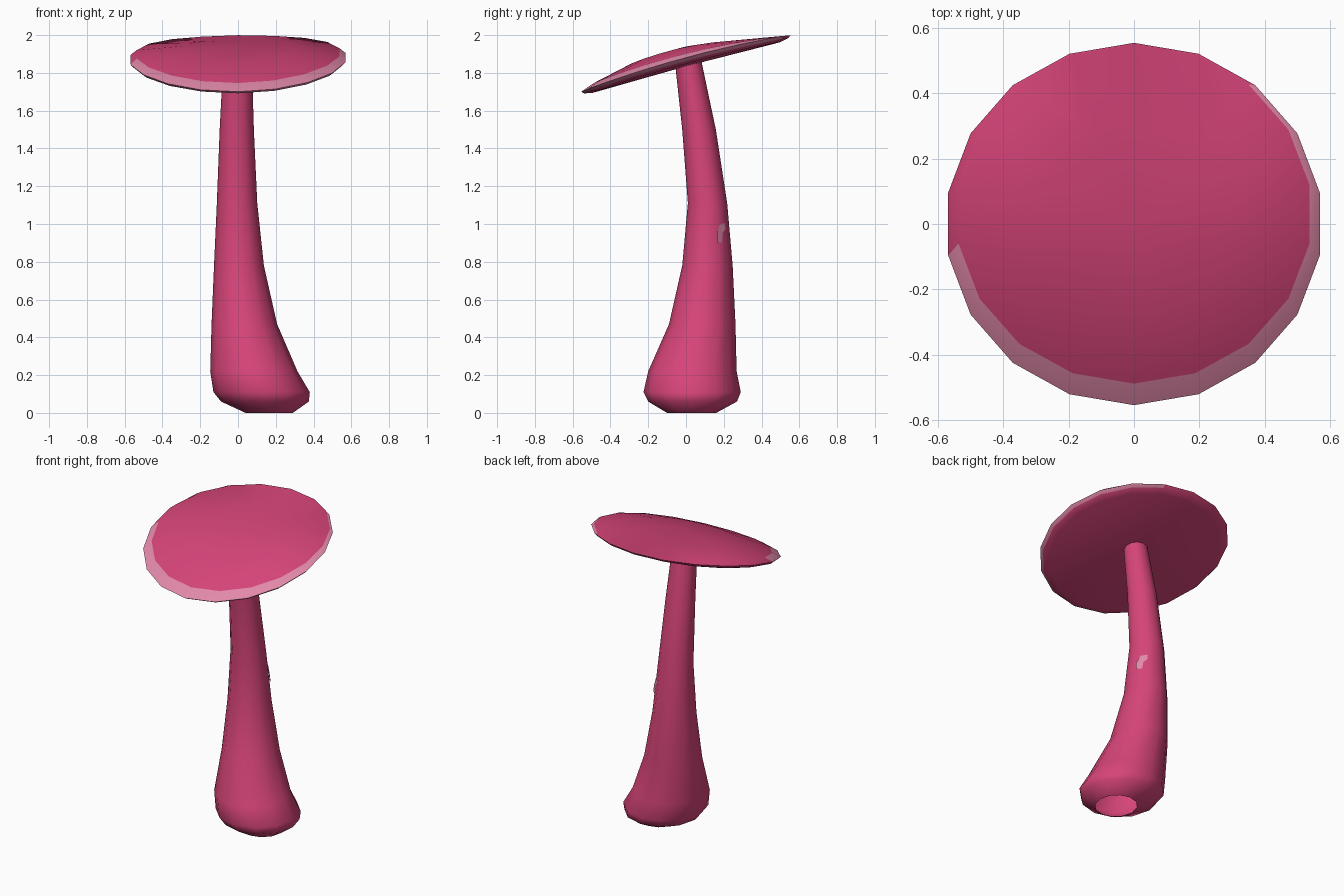
import bpy
import bmesh
from math import cos, sin, radians, tau
from mathutils import Vector

if "Cube" in bpy.data.objects:
    bpy.data.objects.remove(bpy.data.objects["Cube"])


def material(name, rgb):
    m = bpy.data.materials.new(name)
    m.use_nodes = True
    m.diffuse_color = (*rgb, 1)
    m.node_tree.nodes["Principled BSDF"].inputs["Base Color"].default_value = (*rgb, 1)
    return m


PINK = material("deep pink", (0.67, 0.058, 0.19))
PALE = material("pale pink", (0.76, 0.25, 0.40))


def finish(bm, name, angle=None):
    """Turn a bmesh into a named object, smooth below the given angle."""
    bmesh.ops.recalc_face_normals(bm, faces=bm.faces)
    mesh = bpy.data.meshes.new(name)
    bm.to_mesh(mesh)
    bm.free()
    ob = bpy.data.objects.new(name, mesh)
    bpy.context.collection.objects.link(ob)
    mesh.materials.append(PINK)
    mesh.materials.append(PALE)
    if angle:
        bpy.ops.object.select_all(action="DESELECT")
        ob.select_set(True)
        bpy.context.view_layer.objects.active = ob
        bpy.ops.object.shade_smooth_by_angle(angle=radians(angle))
    return ob


def bridge(bm, a, b):
    n = len(a)
    return [bm.faces.new((a[i], a[(i + 1) % n], b[(i + 1) % n], b[i])) for i in range(n)]


def fan(bm, ring, centre):
    c = bm.verts.new(centre)
    for i, v in enumerate(ring):
        bm.faces.new((v, ring[(i + 1) % len(ring)], c))


# Cap: thin tilted disc; each ring is (radius x, radius y, shift y, height, slope, droop)
SIDES = 18
cap_rings = [
    (0.30, 0.29, 0, 1.935, 0.21, 0.30),
    (0.545, 0.518, 0.03, 1.897, 0.25, 0.12),
    (0.577, 0.554, 0, 1.876, 0.27, 0.085),
    (0.56, 0.54, 0, 1.858, 0.27, 0.07),
    (0.52, 0.50, 0, 1.843, 0.27, 0.06),
]
bm = bmesh.new()
rings = []
for rx, ry, dy, h, slope, droop in cap_rings:
    ring = []
    for i in range(SIDES):
        a = radians(10) + tau * i / SIDES
        x, y = rx * cos(a), dy + ry * sin(a)
        ring.append(bm.verts.new((x, y, h + 0.01 * x + slope * y - droop * y * y)))
    rings.append(ring)
fan(bm, rings[0], (0, 0, 1.94))
bridge(bm, rings[0], rings[1])
# Pale rim along the front and the left, reaching further back on its lower edge
for upper, lower, end in ((rings[1], rings[2], 2), (rings[2], rings[3], 3)):
    for i, f in enumerate(bridge(bm, upper, lower)):
        f.material_index = int(i < end or i >= 9)
bridge(bm, rings[3], rings[4])
fan(bm, rings[4], (0, 0, 1.835))
finish(bm, "cap", 75)

# Stem: elliptical sections as (z, x min, x max, y min, y max), open below
sections = [
    (0.00, 0.04, 0.29, -0.10, 0.16),
    (0.06, -0.09, 0.375, -0.20, 0.27),
    (0.11, -0.13, 0.38, -0.225, 0.29),
    (0.22, -0.147, 0.315, -0.20, 0.268),
    (0.47, -0.14, 0.207, -0.09, 0.262),
    (0.78, -0.127, 0.137, -0.02, 0.247),
    (1.11, -0.112, 0.102, 0.01, 0.218),
    (1.50, -0.097, 0.084, -0.02, 0.158),
    (1.87, -0.078, 0.073, -0.06, 0.08),
]


def section_point(s, turn):
    z, x0, x1, y0, y1 = s
    return Vector(((x0 + x1) / 2 + (x1 - x0) / 2 * cos(turn),
                   (y0 + y1) / 2 + (y1 - y0) / 2 * sin(turn), z))


STEM_SIDES = 12
bm = bmesh.new()
rings = [[bm.verts.new(section_point(s, tau * i / STEM_SIDES)) for i in range(STEM_SIDES)]
         for s in sections]
for a, b in zip(rings, rings[1:]):
    bridge(bm, a, b)
finish(bm, "stem", 60)

# Small pale fleck lying on one facet at the back left of the stem
low, high = sections[5], sections[6]
p, q = (section_point(low, radians(t)) for t in (30, 60))
r, s = (section_point(high, radians(t)) for t in (30, 60))
lift = (q - p).cross(r - p).normalized() * 0.004
bm = bmesh.new()
outline = [(-0.3, 0.37), (0.3, 0.37), (0.4, 0.52), (0.8, 0.58), (0.8, 0.68), (0.1, 0.66), (-0.3, 0.5)]
bm.faces.new([bm.verts.new(p.lerp(q, u).lerp(r.lerp(s, u), v) + lift) for u, v in outline])
fleck = finish(bm, "stem_fleck")
fleck.data.polygons[0].material_index = 1
